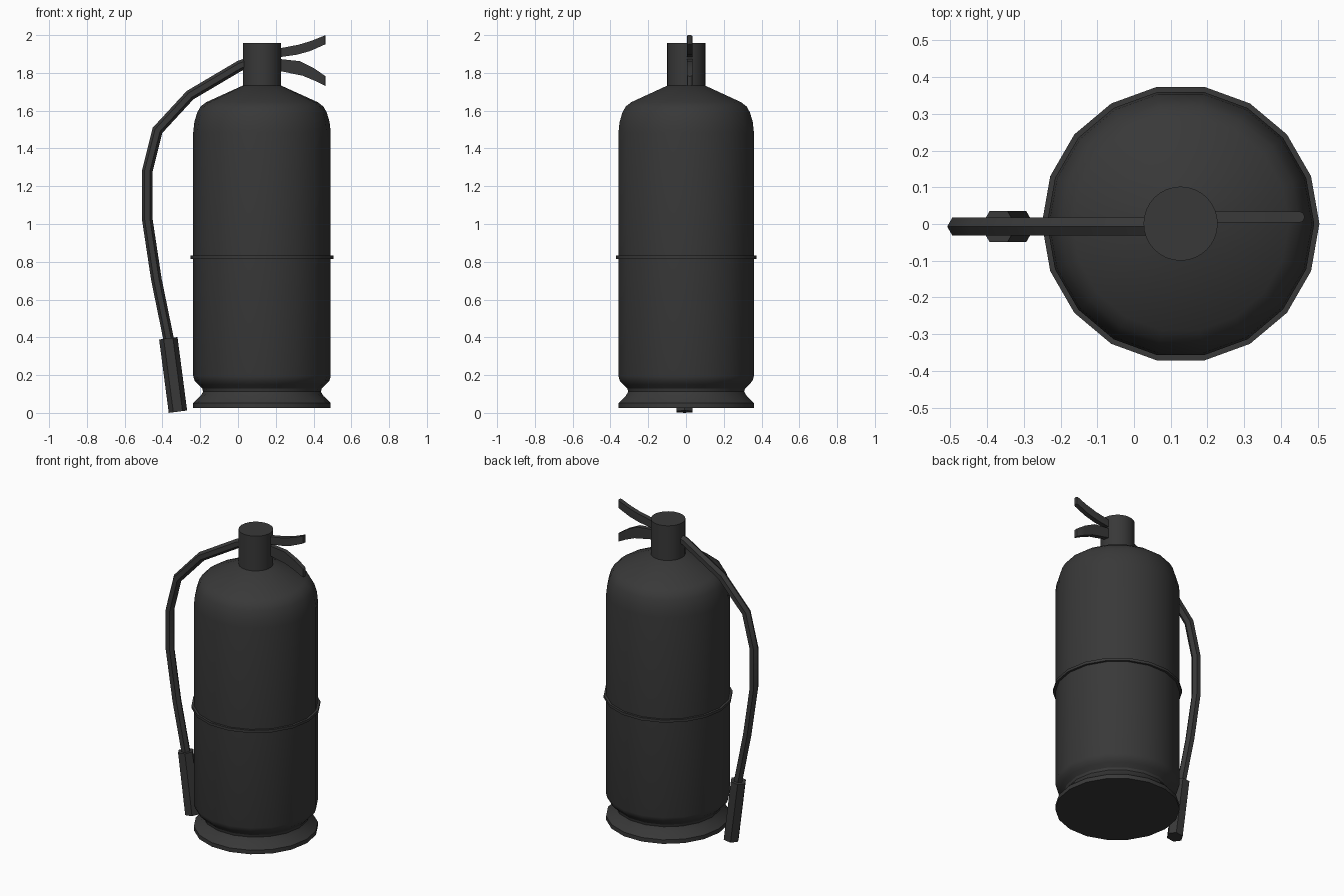
import bpy, bmesh, math
from mathutils import Vector

cube = bpy.data.objects.get("Cube")
if cube:
    bpy.data.objects.remove(cube)

AXIS_X = 0.127      # centre line of the tank
HOSE_Y = -0.007     # plane of the hose

charcoal = bpy.data.materials.new("charcoal")
charcoal.use_nodes = True
COLOUR = (0.04, 0.04, 0.04, 1)
charcoal.diffuse_color = COLOUR
charcoal.node_tree.nodes["Principled BSDF"].inputs["Base Color"].default_value = COLOUR


def finish(name, bm, angle=30):
    bmesh.ops.recalc_face_normals(bm, faces=bm.faces)
    mesh = bpy.data.meshes.new(name)
    bm.to_mesh(mesh)
    bm.free()
    mesh.materials.append(charcoal)
    obj = bpy.data.objects.new(name, mesh)
    bpy.context.collection.objects.link(obj)
    bpy.ops.object.select_all(action='DESELECT')
    obj.select_set(True)
    bpy.context.view_layer.objects.active = obj
    bpy.ops.object.shade_smooth_by_angle(angle=math.radians(angle))
    return obj


def skin(bm, rings, closed=False):
    """Join rings of vertices with quads, then cap or close the loop."""
    pairs = list(zip(rings, rings[1:]))
    if closed:
        pairs.append((rings[-1], rings[0]))
    for a, b in pairs:
        n = len(a)
        for i in range(n):
            j = (i + 1) % n
            bm.faces.new((a[i], a[j], b[j], b[i]))
    if not closed:
        bm.faces.new(rings[0])
        bm.faces.new(rings[-1])


def lathe(name, profile, sides, closed=False):
    bm = bmesh.new()
    turns = [math.tau * i / sides for i in range(sides)]
    skin(bm, [[bm.verts.new((AXIS_X + r * math.cos(t), 0.001 + r * math.sin(t), z))
               for t in turns] for r, z in profile], closed)
    return finish(name, bm)


def hex_tube(name, path, radius):
    """Sweep a hexagon along a path in the hose plane, with mitred bends."""
    bm = bmesh.new()
    pts = [Vector(p) for p in path]
    rings = []
    for i, p in enumerate(pts):
        before = (p - pts[i - 1]).normalized() if i else None
        after = (pts[i + 1] - p).normalized() if i < len(pts) - 1 else None
        along = ((before or after) + (after or before)).normalized()
        side = Vector((-along.y, along.x)) / along.dot(after or before)
        ring = []
        for k in range(6):
            t = math.tau * k / 6
            q = p + side * radius * math.cos(t)
            ring.append(bm.verts.new((q.x, HOSE_Y + radius * math.sin(t), q.y)))
        rings.append(ring)
    skin(bm, rings)
    return finish(name, bm)


def lever(name, outline):
    """Thin plate with its outer tip rounded off."""
    bm = bmesh.new()
    face = bm.faces.new([bm.verts.new((x, 0.004, z)) for x, z in outline])
    out = bmesh.ops.extrude_face_region(bm, geom=[face])
    moved = [v for v in out["geom"] if isinstance(v, bmesh.types.BMVert)]
    bmesh.ops.translate(bm, verts=moved, vec=(0, 0.03, 0))
    tip = max(x for x, z in outline)
    ends = [e for e in bm.edges if all(v.co.x > tip - 0.001 for v in e.verts)
            and abs(e.verts[0].co.y - e.verts[1].co.y) < 0.001]
    bmesh.ops.bevel(bm, geom=ends, offset=0.012, segments=2, profile=0.5, affect='EDGES')
    return finish(name, bm)


# Tank with its flared foot, and domed shoulder
lathe("tank", [
    (0.364, 0.026), (0.364, 0.052), (0.325, 0.09), (0.312, 0.112), (0.316, 0.128),
    (0.338, 0.15), (0.357, 0.17), (0.364, 0.195), (0.364, 1.485), (0.358, 1.54),
    (0.343, 1.59), (0.325, 1.622), (0.295, 1.645), (0.09, 1.738)], 18)

# Band around the middle
lathe("middle_band", [(0.355, 0.815), (0.378, 0.815), (0.378, 0.832), (0.355, 0.832)],
      18, closed=True)

# Valve head
lathe("valve_neck", [(0.101, 1.72), (0.101, 1.957)], 32)

# Squeeze lever above the carrying handle
lever("squeeze_lever", [(0.16, 1.92), (0.226, 1.931), (0.32, 1.949), (0.39, 1.97), (0.464, 2.0),
                        (0.464, 1.952), (0.38, 1.915), (0.31, 1.896), (0.226, 1.884), (0.16, 1.875)])
lever("carry_handle", [(0.16, 1.875), (0.226, 1.873), (0.327, 1.862), (0.4, 1.826), (0.464, 1.782),
                       (0.464, 1.73), (0.41, 1.757), (0.343, 1.785), (0.226, 1.809), (0.16, 1.815)])

# Hose and nozzle
hex_tube("hose", [(0.06, 1.855), (0.01, 1.838), (-0.254, 1.682), (-0.426, 1.496),
                  (-0.481, 1.278), (-0.481, 1.03), (-0.432, 0.706), (-0.363, 0.37)], 0.028)
hex_tube("nozzle", [(-0.369, 0.395), (-0.318, 0.0065)], 0.049)
